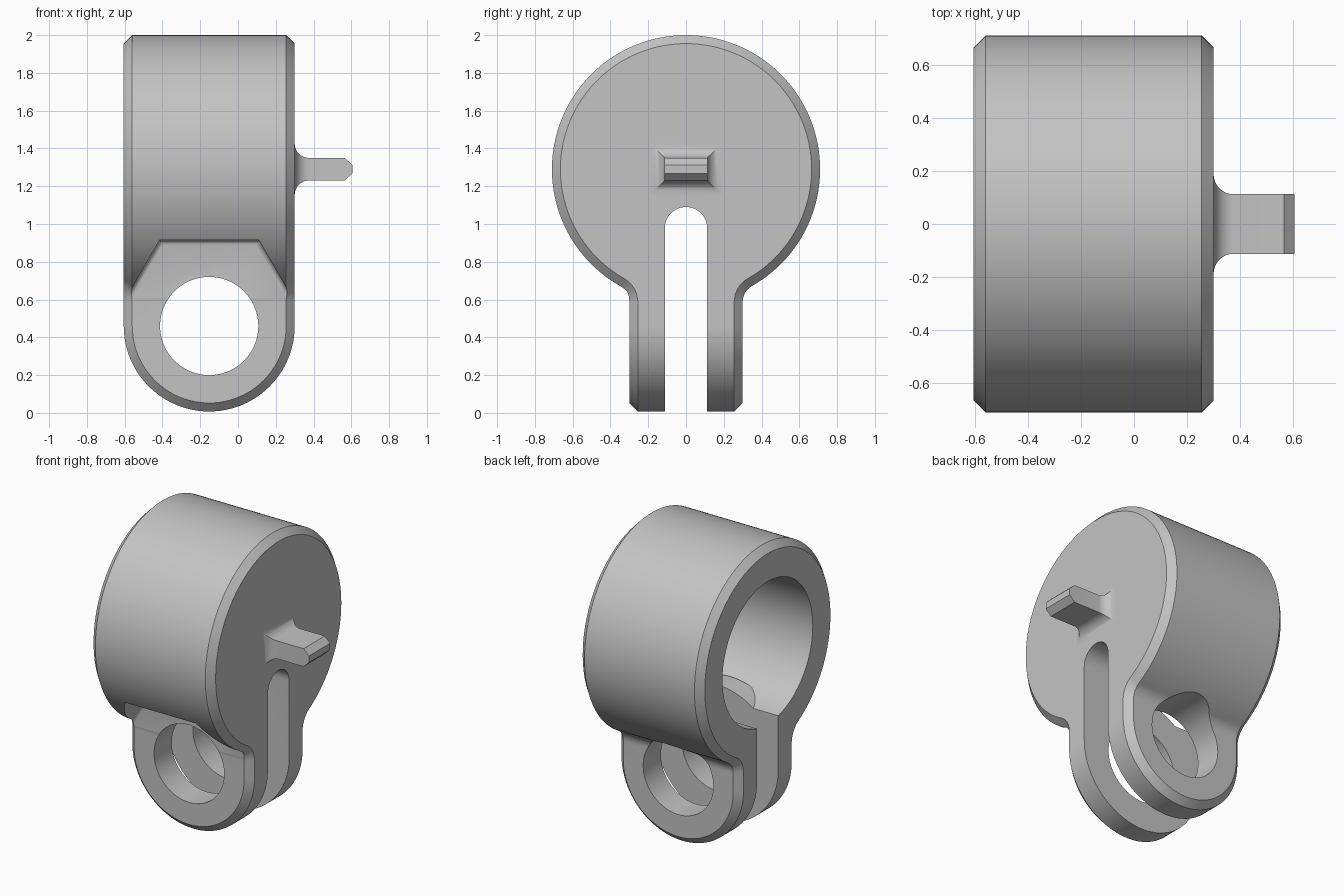
import bpy, bmesh
from math import sin, cos, pi, sqrt, atan2

if "Cube" in bpy.data.objects:
    bpy.data.objects.remove(bpy.data.objects["Cube"], do_unlink=True)

grey = bpy.data.materials.new("plain grey")
grey.use_nodes = True
grey.diffuse_color = (0.55, 0.55, 0.55, 1)
grey.node_tree.nodes["Principled BSDF"].inputs["Base Color"].default_value = (0.55, 0.55, 0.55, 1)

# Main dimensions
X0, X1 = -0.605, 0.30          # open face and closed face
CX, HOLE_Z = (X0 + X1) / 2, 0.46
LUG_R = (X1 - X0) / 2
DRUM_Z, DRUM_R = 1.29, 0.71
NECK, FILLET, CH = 0.30, 0.10, 0.045
SLOT = 0.1125


def loft(name, rings):
    """Skin a stack of equal rings and cap both ends."""
    bm = bmesh.new()
    rows = [[bm.verts.new(p) for p in ring] for ring in rings]
    n = len(rows[0])
    for a, b in zip(rows, rows[1:]):
        for i in range(n):
            j = (i + 1) % n
            bm.faces.new((a[i], a[j], b[j], b[i]))
    bm.faces.new(rows[0])
    bm.faces.new(rows[-1][::-1])
    bmesh.ops.recalc_face_normals(bm, faces=bm.faces)
    me = bpy.data.meshes.new(name)
    bm.to_mesh(me)
    bm.free()
    me.materials.append(grey)
    ob = bpy.data.objects.new(name, me)
    bpy.context.collection.objects.link(ob)
    return ob


def arc(cx, cy, r, a0, a1, n):
    return [(cx + r * cos(a0 + (a1 - a0) * i / n), cy + r * sin(a0 + (a1 - a0) * i / n))
            for i in range(n + 1)]


def along_x(profile, x):
    return [(x, y, z) for y, z in profile]


def along_y(profile, y):
    return [(x, y, z) for x, z in profile]


def circle(cx, cy, r, n=96):
    return arc(cx, cy, r, 0, 2 * pi, n)[:-1]


def activate(ob):
    bpy.ops.object.select_all(action='DESELECT')
    ob.select_set(True)
    bpy.context.view_layer.objects.active = ob


def cut(ob, *cutters):
    activate(ob)
    for c in cutters:
        m = ob.modifiers.new("cut", 'BOOLEAN')
        m.operation, m.solver, m.object = 'DIFFERENCE', 'EXACT', c
        bpy.ops.object.modifier_apply(modifier=m.name)


def housing_profile(inset):
    """Drum outline that flows through fillets into a straight neck."""
    r, w, f = DRUM_R - inset, NECK - inset, FILLET + inset
    fy = NECK + FILLET
    drop = sqrt((DRUM_R + FILLET) ** 2 - fy ** 2)
    a = atan2(-drop, fy)
    right = [(w, HOLE_Z)] + arc(fy, DRUM_Z - drop, f, pi, pi + a, 12)
    top = arc(0, DRUM_Z, r, a, pi - a, 110)[1:-1]
    left = [(-y, z) for y, z in reversed(right)]
    # the fillet ends where the drum begins
    return right + top + left


# Drum with neck, chamfered at both ends
housing = loft("housing", [along_x(housing_profile(o), x) for x, o in
                           ((X0, CH), (X0 + CH, 0), (X1 - CH, 0), (X1, CH))])

# Round chamfered lug at the foot of the neck
lug = loft("clamp_lug", [along_y(circle(CX, HOLE_Z, LUG_R - o), y) for y, o in
                         ((-NECK, CH), (CH - NECK, 0), (NECK - CH, 0), (NECK, CH))])

# Cutters: bore, clamp slot, bolt hole, hexagonal nut pocket
bore = loft("bore_cutter", [along_x(circle(0, DRUM_Z, 0.478), x) for x in (X0 - 0.2, 0.1)])
slot_outline = [(-SLOT, -0.2), (SLOT, -0.2)] + arc(0, 1.09 - SLOT, SLOT, 0, pi, 24)
slot = loft("slot_cutter", [along_x(slot_outline, x) for x in (X0 - 0.1, X1 + 0.1)])
hole = loft("hole_cutter", [along_y(circle(CX, HOLE_Z, 0.26, 72), y) for y in (-1, 1)])

POCKET_R, POCKET_Y, ROOT = 0.455 / cos(pi / 6), -0.302, 0.03
steps = [(-1, 0)] + [(POCKET_Y - ROOT + ROOT * sin(t), ROOT - ROOT * cos(t))
                     for t in [i * pi / 8 for i in range(5)]]
pocket = loft("nut_pocket_cutter",
              [along_y(circle(CX, HOLE_Z, POCKET_R - o, 6), y) for y, o in steps])

cut(housing, bore, pocket, slot, hole)
cut(lug, slot, hole)
for c in (bore, slot, hole, pocket):
    bpy.data.objects.remove(c, do_unlink=True)


# Tab on the closed face: flared root, wedge tip
def tab_ring(x, w, h):
    return [(x, -w, DRUM_Z - h), (x, w, DRUM_Z - h), (x, w, DRUM_Z + h), (x, -w, DRUM_Z + h)]


TAB_H, FLARE = 0.06, 0.075
rings = [tab_ring(X1 - 0.03, SLOT + FLARE, TAB_H + FLARE)]
for i in range(9):
    t = i * pi / 16
    flare = FLARE * (1 - sin(t))
    rings.append(tab_ring(X1 + FLARE * (1 - cos(t)), SLOT + flare, TAB_H + flare))
rings += [tab_ring(0.565, SLOT, TAB_H), tab_ring(0.605, SLOT, 0.022)]
tab = loft("side_tab", rings)

for ob in (housing, lug, tab):
    activate(ob)
    bpy.ops.object.shade_smooth_by_angle(angle=pi / 6)
